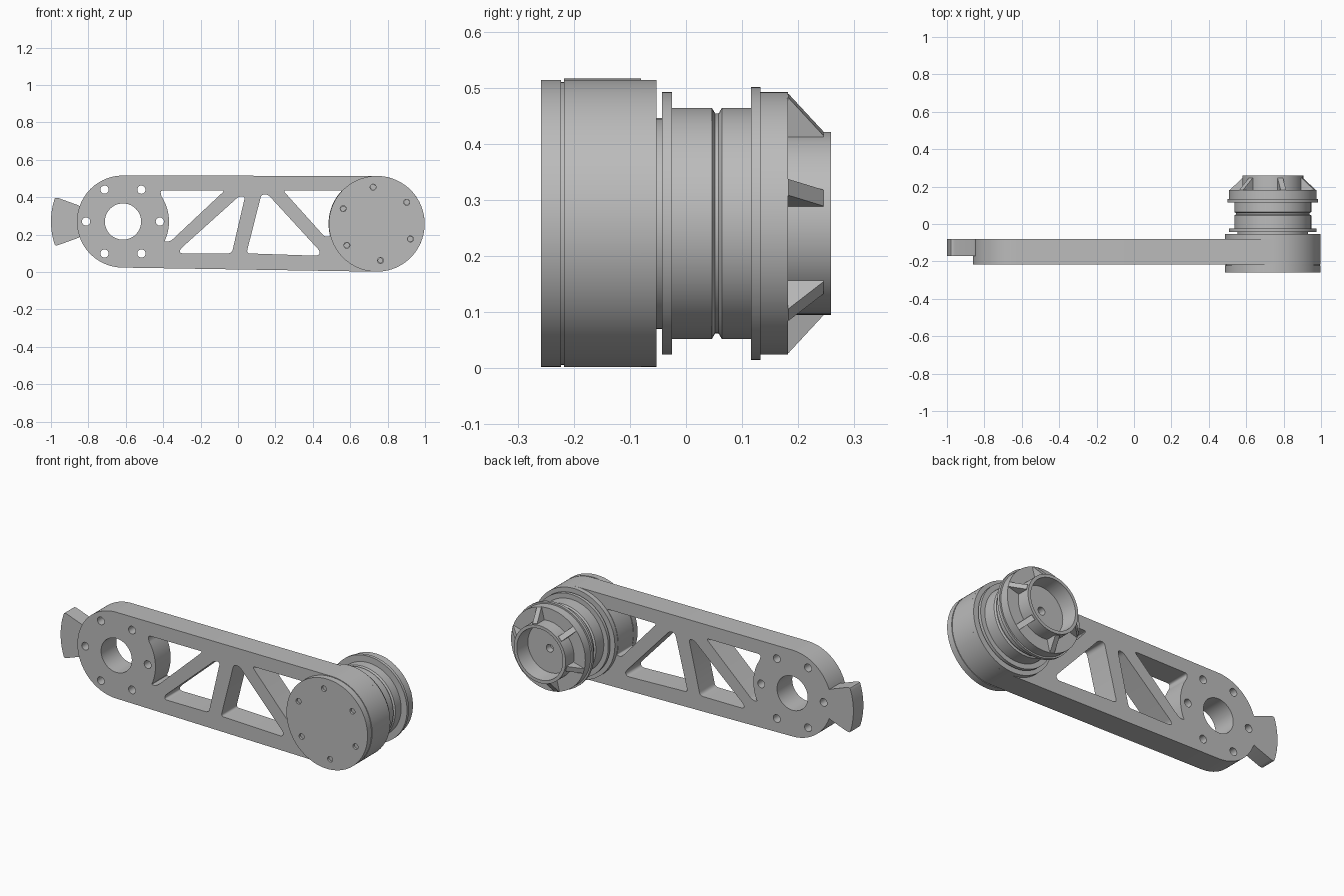
import bpy, bmesh
from math import sin, cos, pi, radians
from mathutils import Vector, Matrix

cube = bpy.data.objects.get("Cube")
if cube:
    bpy.data.objects.remove(cube)

grey = bpy.data.materials.new("plain grey")
grey.use_nodes = True
colour = (0.5, 0.5, 0.5, 1)
grey.diffuse_color = colour
grey.node_tree.nodes["Principled BSDF"].inputs["Base Color"].default_value = colour

PIVOT = Vector((-0.615, 0.27))   # small end of the arm, in x and z
HUB = Vector((0.742, 0.258))     # drum axis, in x and z
PIVOT_R, HUB_R = 0.246, 0.256


def arc(centre, r, a, b, n=32):
    """Points on an arc from a to b degrees."""
    angles = [radians(a + (b - a) * i / n) for i in range(n + 1)]
    return [centre + r * Vector((cos(t), sin(t))) for t in angles]


def circle(centre, r, n=32):
    return arc(centre, r, 0, 360, n)[:-1]


def ring_of_holes(centre, ring_r, hole_r, start):
    return [circle(arc(centre, ring_r, start + 60 * k, 0, 1)[0], hole_r, 20)
            for k in range(6)]


def rounded(points, d=0.02):
    """Fillet the sharp corners of a polygon."""
    pts = [Vector(p) for p in points]
    out = []
    for i, p in enumerate(pts):
        u, v = pts[i - 1] - p, pts[(i + 1) % len(pts)] - p
        if u.angle(v) > radians(160):
            out.append(p)
            continue
        a = p + u.normalized() * min(d, u.length * 0.45)
        b = p + v.normalized() * min(d, v.length * 0.45)
        for k in range(6):
            t = k / 5
            out.append(a * (1 - t) ** 2 + p * 2 * t * (1 - t) + b * t * t)
    return out


def finish(obj):
    """Clean the mesh, then set colour and shading."""
    bm = bmesh.new()
    bm.from_mesh(obj.data)
    bmesh.ops.remove_doubles(bm, verts=bm.verts, dist=0.0001)
    bmesh.ops.recalc_face_normals(bm, faces=bm.faces)
    bm.to_mesh(obj.data)
    bm.free()
    obj.data.materials.clear()
    obj.data.materials.append(grey)
    select(obj)
    bpy.ops.object.shade_smooth_by_angle(angle=radians(30))


def select(obj):
    bpy.ops.object.select_all(action='DESELECT')
    obj.select_set(True)
    bpy.context.view_layer.objects.active = obj


def plate(name, loops, y0, y1):
    """Outline with holes, extruded from y0 to y1."""
    curve = bpy.data.curves.new(name, 'CURVE')
    curve.dimensions = '2D'
    curve.fill_mode = 'BOTH'
    curve.extrude = (y1 - y0) / 2
    for loop in loops:
        spline = curve.splines.new('POLY')
        spline.points.add(len(loop) - 1)
        for point, p in zip(spline.points, loop):
            point.co = (p.x, p.y, 0, 1)
        spline.use_cyclic_u = True
    obj = bpy.data.objects.new(name, curve)
    bpy.context.collection.objects.link(obj)
    obj.rotation_euler.x = pi / 2
    obj.location.y = (y0 + y1) / 2
    select(obj)
    bpy.ops.object.convert(target='MESH')
    finish(bpy.context.view_layer.objects.active)


def mesh_object(name, bm):
    mesh = bpy.data.meshes.new(name)
    bm.to_mesh(mesh)
    bm.free()
    obj = bpy.data.objects.new(name, mesh)
    bpy.context.collection.objects.link(obj)
    obj.location = (HUB.x, 0, HUB.y)
    finish(obj)


def lathe(name, profile):
    """Turn (y, radius) points around the drum axis."""
    bm = bmesh.new()
    verts = [bm.verts.new((r, y, 0)) for y, r in profile]
    edges = [bm.edges.new(pair) for pair in zip(verts, verts[1:])]
    bmesh.ops.spin(bm, geom=verts + edges, cent=(0, 0, 0), axis=(0, 1, 0),
                   angle=2 * pi, steps=80)
    mesh_object(name, bm)


# Truss arm with its windows and bolt holes
outline = arc(PIVOT, PIVOT_R, 90, 269, 48) + arc(HUB, HUB_R, -91, 90, 48)
windows = [
    rounded([(-0.07, 0.437), (-0.415, 0.437)]
            + arc(PIVOT, PIVOT_R, 34, -26, 14) + [(-0.36, 0.165)]),
    rounded([(-0.31, 0.10), (-0.31, 0.122), (0.005, 0.405),
             (0.038, 0.405), (-0.033, 0.10)]),
    rounded([(0.045, 0.10), (0.125, 0.415), (0.16, 0.415),
             (0.44, 0.11), (0.43, 0.087)]),
    rounded([(0.24, 0.437), (0.465, 0.187)]
            + arc(HUB, HUB_R + 0.002, 195, 136, 14)),
]
plate("truss_arm",
      [outline, circle(PIVOT, 0.097, 48)] + windows
      + ring_of_holes(PIVOT, 0.197, 0.022, 0), -0.217, -0.08)

# Fan-shaped tab on the small end
plate("end_tab",
      [rounded(arc(PIVOT, 0.385, 160, 200, 12)
               + arc(PIVOT, 0.236, 200, 160, 6), 0.025)], -0.17, -0.08)

# Front cap with screw recesses, and the seam behind it
plate("front_cap", [circle(HUB, HUB_R, 80)]
      + ring_of_holes(HUB, 0.197, 0.016, 95.7), -0.258, -0.223)
lathe("cap_seam", [(-0.224, 0), (-0.224, 0.252), (-0.216, 0.252), (-0.216, 0)])
for k, hole in enumerate(ring_of_holes(HUB, 0.197, 0.015, 95.7)):
    plate("cap_screw_%d" % (k + 1), [hole], -0.246, -0.223)

# Drum back
lathe("drum_back", [(-0.08, 0), (-0.08, HUB_R), (-0.053, HUB_R), (-0.053, 0)])

# Turned hub with flanges, groove and open cup
lathe("hub", [
    (-0.055, 0), (-0.055, 0.188), (-0.043, 0.188), (-0.043, 0.234),
    (-0.025, 0.234), (-0.025, 0.206), (0.046, 0.206), (0.052, 0.196),
    (0.058, 0.196), (0.064, 0.206), (0.116, 0.206), (0.116, 0.243),
    (0.133, 0.243), (0.133, 0.234), (0.182, 0.234), (0.182, 0.163),
    (0.258, 0.163), (0.258, 0.145), (0.168, 0.138), (0.168, 0.022),
    (0.13, 0.022), (0.13, 0)])

# Sloping ribs around the cup
for k in range(6):
    bm = bmesh.new()
    side = [(0.155, 0.18), (0.234, 0.18), (0.234, 0.183), (0.165, 0.245),
            (0.155, 0.245)]
    face = bm.faces.new([bm.verts.new((r, y, -0.015)) for r, y in side])
    grown = bmesh.ops.extrude_face_region(bm, geom=[face])["geom"]
    bmesh.ops.translate(bm, vec=(0, 0, 0.03),
                        verts=[g for g in grown if isinstance(g, bmesh.types.BMVert)])
    bmesh.ops.transform(bm, verts=bm.verts,
                        matrix=Matrix.Rotation(-radians(16 + 60 * k), 4, 'Y'))
    mesh_object("cup_rib_%d" % (k + 1), bm)
